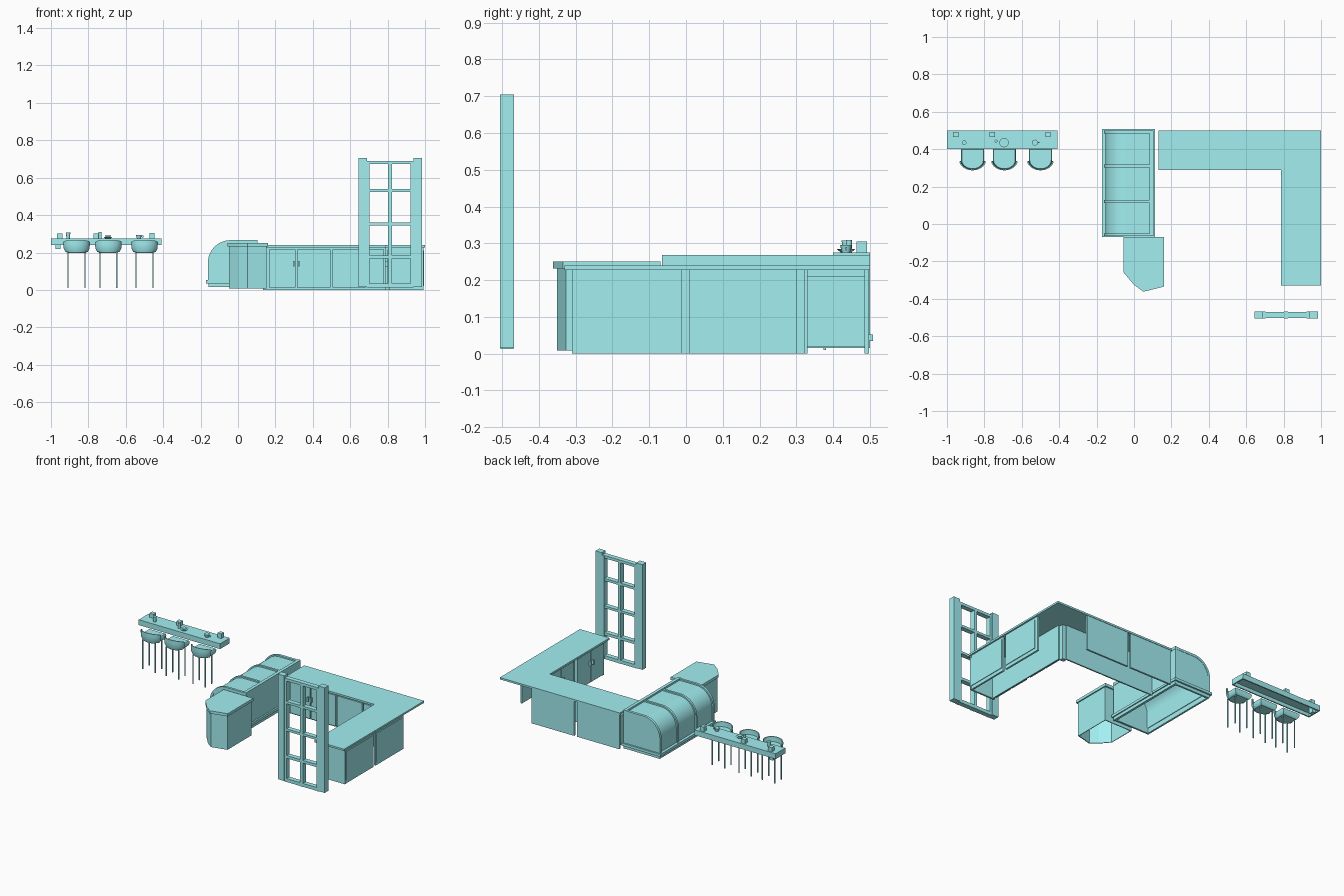
import bpy, bmesh, math
from mathutils import Vector

if "Cube" in bpy.data.objects:
    bpy.data.objects.remove(bpy.data.objects["Cube"])

TEAL = bpy.data.materials.new("teal")
TEAL.diffuse_color = (0.36, 0.86, 0.88, 1)
TEAL.use_nodes = True
TEAL.node_tree.nodes["Principled BSDF"].inputs["Base Color"].default_value = TEAL.diffuse_color


def mesh_obj(name, verts, faces, smooth=False, fix_normals=True):
    me = bpy.data.meshes.new(name)
    me.from_pydata([tuple(v) for v in verts], [], faces)
    if fix_normals:
        bm = bmesh.new()
        bm.from_mesh(me)
        bmesh.ops.recalc_face_normals(bm, faces=bm.faces)
        bm.to_mesh(me)
        bm.free()
    me.materials.append(TEAL)
    ob = bpy.data.objects.new(name, me)
    bpy.context.collection.objects.link(ob)
    if smooth:
        bpy.ops.object.select_all(action='DESELECT')
        ob.select_set(True)
        bpy.context.view_layer.objects.active = ob
        bpy.ops.object.shade_smooth_by_angle(angle=math.radians(35))
    return ob


def loft(name, rings, smooth=False):
    """Join closed rings of equal length, capping both ends."""
    n = len(rings[0])
    verts = [v for r in rings for v in r]
    faces = [tuple(range(n)), tuple((len(rings) - 1) * n + i for i in range(n))]
    for r in range(len(rings) - 1):
        for i in range(n):
            j = (i + 1) % n
            faces.append((r * n + i, r * n + j, (r + 1) * n + j, (r + 1) * n + i))
    return mesh_obj(name, verts, faces, smooth)


def prism_z(name, pts, z0, z1):
    return loft(name, [[(x, y, z) for x, y in pts] for z in (z0, z1)])


def prism_y(name, pts, y0, y1, smooth=False):
    return loft(name, [[(x, y, z) for x, z in pts] for y in (y0, y1)], smooth)


def box(name, x0, x1, y0, y1, z0, z1):
    return prism_z(name, [(x0, y0), (x1, y0), (x1, y1), (x0, y1)], z0, z1)


def ring_frame(name, x0, x1, y0, y1, z0, z1, t):
    """Four bars around a rectangle, open above and below."""
    box(name + "_left", x0, x0 + t, y0, y1, z0, z1)
    box(name + "_right", x1 - t, x1, y0, y1, z0, z1)
    box(name + "_front", x0 + t, x1 - t, y0, y0 + t, z0, z1)
    box(name + "_back", x0 + t, x1 - t, y1 - t, y1, z0, z1)


def cyl(name, x, y, z0, z1, r, r2=None, n=16):
    rings = []
    for z, rad in ((z0, r), (z1, r2 or r)):
        rings.append([(x + rad * math.cos(2 * math.pi * i / n),
                       y + rad * math.sin(2 * math.pi * i / n), z) for i in range(n)])
    return loft(name, rings, True)


# --- Wall bar: shallow tray open underneath, with brackets and tableware
box("bar_top", -1, -0.41, 0.40, 0.50, 0.262, 0.275)
ring_frame("bar_apron", -1, -0.41, 0.40, 0.50, 0.24, 0.262, 0.008)
box("bar_bracket", -0.975, -0.95, 0.46, 0.492, 0.22, 0.262)
for x, h in ((-0.953, 0.302), (-0.758, 0.302), (-0.46, 0.305)):
    box("napkin_box", x - 0.014, x + 0.014, 0.464, 0.492, 0.275, h)
cyl("tumbler", -0.908, 0.435, 0.275, 0.308, 0.009, 0.012)
cyl("small_jar", -0.737, 0.443, 0.275, 0.309, 0.008)
cyl("saucer", -0.695, 0.435, 0.275, 0.284, 0.014, 0.025)
cyl("saucer_cup", -0.695, 0.435, 0.284, 0.29, 0.012, 0.016)
cyl("cup", -0.53, 0.435, 0.275, 0.295, 0.011, 0.016)
box("cup_handle", -0.517, -0.505, 0.433, 0.438, 0.281, 0.29)

# --- Stools: padded seat, low wrapped back, four thin legs
for cx in (-0.863, -0.693, -0.50):
    cy = 0.342
    arc = [math.pi + math.pi * i / 14 for i in range(15)]
    seat_rings = []
    for z, s in ((0.198, 0.78), (0.204, 0.9), (0.216, 0.98), (0.228, 1), (0.236, 0.93)):
        pts = [(0.062 * math.cos(a), 0.05 * math.sin(a)) for a in arc]
        pts += [(0.062, 0.06), (-0.062, 0.06)]
        seat_rings.append([(cx + x * s, cy + y * s, z) for x, y in pts])
    loft("stool_seat", seat_rings, True)
    back = []
    for i in range(23):
        a = math.pi * (1.04 + 0.92 * i / 22)
        top = 0.25 + 0.018 * max(0, -math.sin(a)) ** 0.6
        sec = ((0.84, 0.203), (0.97, 0.222), (1.0, 0.245), (1.0, top),
               (0.9, top), (0.9, 0.222))
        back.append([(cx + 0.072 * s * math.cos(a), cy + 0.055 * s * math.sin(a), z)
                     for s, z in sec])
    loft("stool_back", back, True)
    for lx in (-0.045, 0.045):
        for ly in (-0.03, 0.035):
            box("stool_leg", cx + lx - 0.003, cx + lx + 0.003,
                cy + ly - 0.003, cy + ly + 0.003, 0.01, 0.202)


# --- Curved display case
def case_curve(r):
    pts = [(-0.04 - r, 0.05)]
    pts += [(-0.04 - r * math.cos(math.pi / 2 * i / 14),
             0.145 + r * math.sin(math.pi / 2 * i / 14)) for i in range(15)]
    return pts + [(0.09, 0.145 + r)]


prism_y("case_glass", case_curve(0.112) + case_curve(0.106)[::-1], -0.06, 0.495, True)
for y0, y1 in ((-0.065, -0.05), (0.113, 0.127), (0.303, 0.317), (0.483, 0.50)):
    prism_y("case_rib", case_curve(0.121) + case_curve(0.106)[::-1], y0, y1, True)
for y0 in (-0.062, 0.49):
    prism_y("case_end", case_curve(0.11) + [(0.09, 0.05)], y0, y0 + 0.008)
box("case_top_rim", 0.083, 0.104, -0.065, 0.50, 0.25, 0.268)
box("case_back", 0.09, 0.102, -0.065, 0.50, 0.015, 0.252)
ring_frame("case_base_lip", -0.17, 0.112, -0.07, 0.508, 0.035, 0.052, 0.02)
ring_frame("case_plinth", -0.158, 0.105, -0.06, 0.497, 0.015, 0.035, 0.012)

# --- Till counter: angled hollow body with an overhanging top
till = [(-0.055, -0.07), (0.16, -0.07), (0.16, -0.335), (0.05, -0.362),
        (0.0, -0.325), (-0.055, -0.26)]
prism_z("till_top", till, 0.232, 0.25)


def shrink(k):
    c = Vector((0.053, -0.21))
    return [c + (Vector(p) - c) * k for p in till]


outer, inner = shrink(0.93), shrink(0.89)
for i in range(len(till)):
    j = (i + 1) % len(till)
    prism_z("till_wall", [outer[i], outer[j], inner[j], inner[i]], 0.008, 0.232)

# --- L-shaped counter: worktop over two runs, corner left open
prism_z("worktop", [(0.13, 0.29), (0.785, 0.29), (0.785, -0.33), (1, -0.33),
                    (1, 0.50), (0.13, 0.50)], 0.228, 0.24)
# back run: door front, two rear panels, open below and at the corner
box("back_run_front", 0.135, 0.79, 0.322, 0.33, 0.0, 0.228)
for x0, x1 in ((0.135, 0.442), (0.463, 0.772)):
    box("back_run_panel", x0, x1, 0.485, 0.497, 0.0, 0.228)
# end wall facing inward, seen from behind at the open corner
mesh_obj("back_run_end", [(0.14, 0.33, 0.02), (0.14, 0.33, 0.21), (0.14, 0.485, 0.21),
                          (0.14, 0.485, 0.02)], [(3, 2, 1, 0)], fix_normals=False)
for x0, x1 in ((0.165, 0.307), (0.315, 0.495), (0.505, 0.685), (0.695, 0.78)):
    box("back_run_door", x0, x1, 0.305, 0.323, 0.012, 0.215)
for x in (0.298, 0.324):
    box("door_handle", x - 0.004, x + 0.004, 0.291, 0.306, 0.125, 0.155)
# side run: door front, end panel, two outer panels
box("side_run_front", 0.82, 0.828, -0.30, 0.302, 0.0, 0.228)
box("side_run_end", 0.81, 0.992, -0.31, -0.298, 0.0, 0.228)
for y0, y1 in ((-0.298, -0.012), (0.01, 0.302)):
    box("side_run_outer", 0.978, 0.99, y0, y1, 0.0, 0.228)
for y0, y1 in ((-0.295, -0.018), (0.015, 0.282)):
    box("side_run_panel", 0.989, 0.994, y0, y1, 0.022, 0.21)
    mid = (y0 + y1) / 2
    for a, b, h in ((y0, mid - 0.004, mid - 0.014), (mid + 0.004, y1, mid + 0.014)):
        box("side_run_door", 0.80, 0.821, a, b, 0.012, 0.215)
        box("door_handle", 0.787, 0.801, h - 0.004, h + 0.004, 0.125, 0.155)
box("corner_post", 0.785, 0.815, 0.295, 0.322, 0.0, 0.228)

# --- Glazed door: two posts, rails and bars
for x0 in (0.643, 0.937):
    box("door_post", x0, x0 + 0.046, -0.506, -0.467, 0.016, 0.705)
for x0, x1 in ((0.689, 0.703), (0.803, 0.823), (0.922, 0.937)):
    box("door_upright", x0, x1, -0.504, -0.469, 0.012, 0.688)
for z0, z1 in ((0.012, 0.034), (0.167, 0.185), (0.345, 0.36), (0.524, 0.54), (0.672, 0.69)):
    box("door_rail", 0.689, 0.937, -0.502, -0.471, z0, z1)
